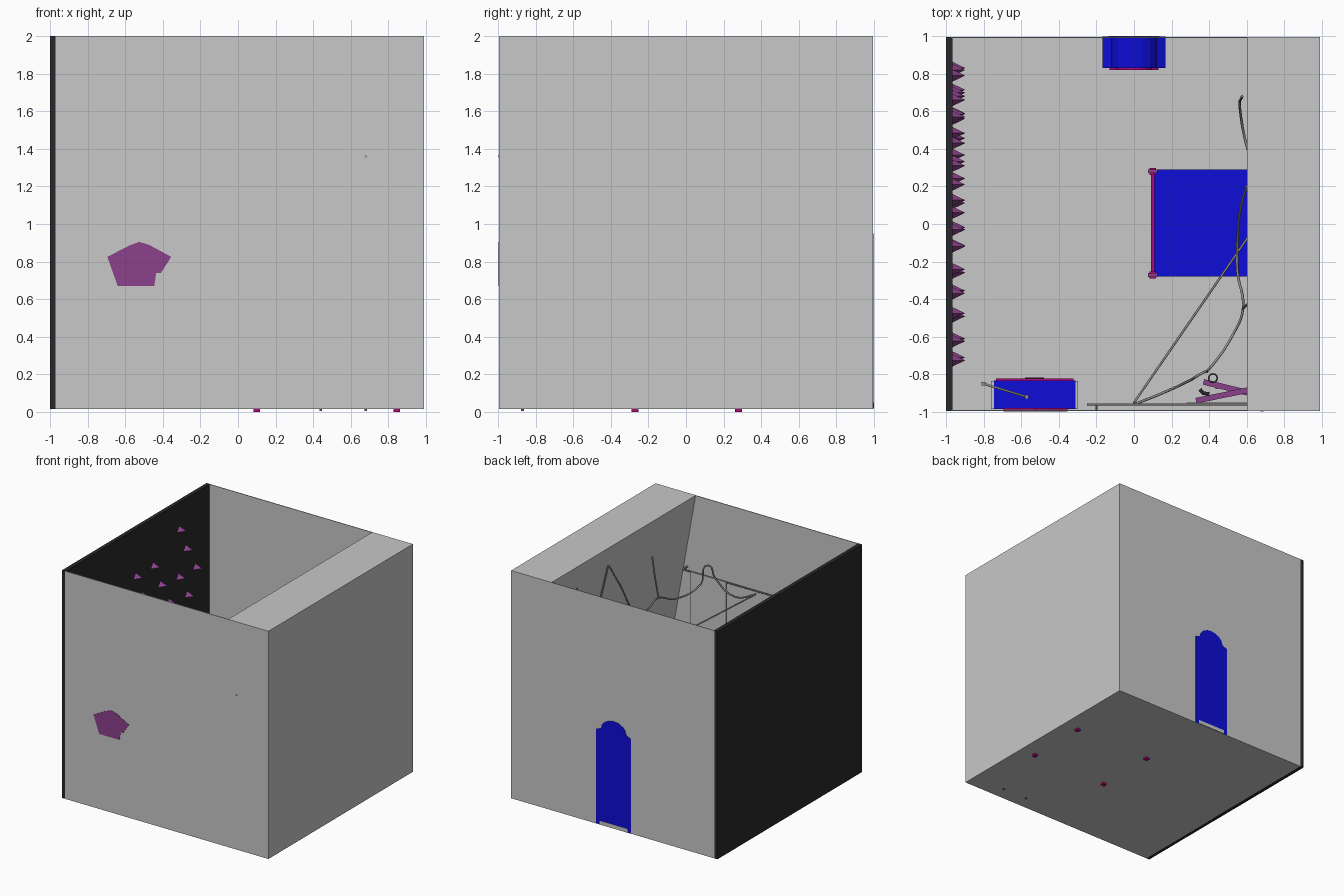
import bpy, bmesh, random
from math import pi, sin, cos
from mathutils import Vector

if "Cube" in bpy.data.objects:
    bpy.data.objects.remove(bpy.data.objects["Cube"], do_unlink=True)
random.seed(4)


def material(name, r, g, b):
    m = bpy.data.materials.new(name)
    m.use_nodes = True
    m.diffuse_color = (r, g, b, 1)
    m.node_tree.nodes["Principled BSDF"].inputs["Base Color"].default_value = (r, g, b, 1)
    return m


GRAY = material("plaster gray", .58, .58, .58)
BLACK = material("charcoal", .022, .022, .024)
BLUE = material("strong blue", .004, .004, .68)
PURPLE = material("purple", .26, .055, .26)
MAGENTA = material("magenta", .45, .002, .2)
CABLE = material("cable gray", .3, .3, .3)


def finish(name, bm, mat):
    bmesh.ops.recalc_face_normals(bm, faces=bm.faces)
    mesh = bpy.data.meshes.new(name)
    bm.to_mesh(mesh)
    bm.free()
    mesh.materials.append(mat)
    ob = bpy.data.objects.new(name, mesh)
    bpy.context.collection.objects.link(ob)
    return ob


def box(name, x, y, z, mat):
    """Box from its ranges along x, y and z."""
    bm = bmesh.new()
    bmesh.ops.create_cube(bm, size=1)
    for v in bm.verts:
        v.co = [r[0] if c < 0 else r[1] for c, r in zip(v.co, (x, y, z))]
    return finish(name, bm, mat)


def prism(name, outline, y, mat):
    """Outline in x and z, extruded along y."""
    bm = bmesh.new()
    f = bm.faces.new([bm.verts.new((px, y[0], pz)) for px, pz in outline])
    new = bmesh.ops.extrude_face_region(bm, geom=[f])["geom"]
    moved = [g for g in new if isinstance(g, bmesh.types.BMVert)]
    bmesh.ops.translate(bm, verts=moved, vec=(0, y[1] - y[0], 0))
    return finish(name, bm, mat)


def tube(name, pts, radius, mat, smooth=False):
    cu = bpy.data.curves.new(name, "CURVE")
    cu.dimensions = "3D"
    cu.bevel_depth, cu.bevel_resolution, cu.use_fill_caps = radius, 1, True
    cu.resolution_u = 6
    if smooth:
        sp = cu.splines.new("BEZIER")
        sp.bezier_points.add(len(pts) - 1)
        for p, co in zip(sp.bezier_points, pts):
            p.co = co
            p.handle_left_type = p.handle_right_type = "AUTO"
    else:
        sp = cu.splines.new("POLY")
        sp.points.add(len(pts) - 1)
        for p, co in zip(sp.points, pts):
            p.co = (*co, 1)
    cu.materials.append(mat)
    ob = bpy.data.objects.new(name, cu)
    bpy.context.collection.objects.link(ob)


def plank(name, a, b, width, mat):
    """Square bar between two points."""
    a, b = Vector(a), Vector(b)
    ob = box(name, (-width / 2, width / 2), (-width / 2, width / 2), (0, (b - a).length), mat)
    ob.location = a
    ob.rotation_euler = (b - a).to_track_quat("Z", "Y").to_euler()


# Room shell: floor, thin walls and the boxed-in sloping wall
box("floor", (-.97, .99), (-.995, .995), (.015, .021), GRAY)
box("front_wall", (-.97, .99), (-.995, -.989), (.015, 2), GRAY)
box("back_wall", (-.97, .99), (.989, .995), (.015, 2), GRAY)
prism("sloping_wall", [(.6, 2), (.99, 2), (.99, .015), (.955, .015)], (-.995, .995), GRAY)
box("spiked_wall", (-1, -.966), (-.995, .995), (.015, 2), BLACK)

# Three-sided spikes scattered over the dark wall
spots = [(.57, 1.77), (.66, 1.57), (.79, 1.36), (.56, 1.36), (.21, 1.59), (-.03, 1.59),
         (.31, 1.39), (.68, 1.16), (.06, 1.39), (.43, 1.19)]
for row in range(4):
    for col in range(7):
        spots.append((.83 - col * .24 - (row % 2) * .12 + random.uniform(-.02, .02),
                      .95 - row * .2 + random.uniform(-.03, .03)))
for y, z in spots:
    bm = bmesh.new()
    base = [bm.verts.new((-.967, y + dy, z + dz)) for dy, dz in ((-.033, -.02), (.033, -.02), (0, .03))]
    tip = bm.verts.new((-.898, y, z))
    bm.faces.new(base)
    for i in range(3):
        bm.faces.new((base[i], base[(i + 1) % 3], tip))
    finish("wall_spike", bm, PURPLE)

# Arched doorway with an inner panel and a threshold


def arch(half, shoulder, rise, foot):
    top = [(half * .72 * cos(a * pi / 8), shoulder + .02 + rise * sin(a * pi / 8)) for a in range(9)]
    return [(-half, foot), (half, foot), (half, shoulder)] + top + [(-half, shoulder)]


prism("door_block", arch(.168, .84, .09, .017), (.83, .998), BLUE)
prism("door_panel", arch(.13, .78, .08, .05), (.82, .83), MAGENTA)
box("door_threshold", (-.135, .135), (.998, 1), (.017, .05), GRAY)

# Bed with four posts, headboard and footboard
box("mattress", (.11, .84), (-.28, .29), (.16, .3), BLUE)
for x in (.1, .845):
    for y in (-.272, .28):
        box("bed_post", (x - .018, x + .018), (y - .018, y + .018), (0, .4), MAGENTA)
        box("post_cap", (x - .026, x + .026), (y - .01, y + .01), (.4, .42), PURPLE)
    box("bed_end_board", (x - .009, x + .009), (-.272, .28), (.14, .36), MAGENTA)

# Dresser with end boards, drawer fronts and handles
box("dresser_body", (-.745, -.312), (-.985, -.832), (.05, .5), BLUE)
for x in (-.753, -.305):
    box("dresser_end", (x - .007, x + .007), (-.985, -.836), (.021, .5), GRAY)
for i in range(3):
    box("drawer_front", (-.735, -.322), (-.832, -.822), (.07 + i * .14, .19 + i * .14), MAGENTA)
    box("drawer_handle", (-.58, -.48), (-.822, -.816), (.12 + i * .14, .135 + i * .14), BLACK)

# Lamp arm on the dresser
tube("lamp_arm", [(-.57, -.92, .5), (-.57, -.92, .6), (-.8, -.85, .68)], .006, GRAY)
for co in ((-.57, -.92, .6), (-.8, -.85, .68)):
    box("lamp_joint", (co[0] - .01, co[0] + .01), (co[1] - .01, co[1] + .01),
        (co[2] - .01, co[2] + .01), CABLE)

# Five-sided mirror set through the front wall
mirror = [(-.64, .67), (-.445, .67), (-.435, .74), (-.41, .74), (-.355, .825),
          (-.47, .888), (-.525, .905), (-.58, .885), (-.695, .825)]
prism("mirror_back", mirror, (-.998, -.987), PURPLE)
prism("mirror_frame", mirror, (-.987, -.979), MAGENTA)

# Hanging board on a rail beside the sloping wall
box("wall_board", (.28, .62), (-.956, -.95), (.8, 1.345), GRAY)
tube("board_rail", [(-.25, -.96, 1.34), (.7, -.96, 1.34)], .006, CABLE)
tube("rail_bracket", [(.68, -.998, 1.36), (.68, -.95, 1.36)], .008, CABLE)
tube("rail_end", [(-.2, -.99, 1.34), (-.2, -.96, 1.34)], .005, CABLE)

# Cables draped from the slope and the front wall
tube("draped_cable", [(0, -.96, 1.31), (.15, -.9, 1.27), (.3, -.83, 1.42), (.35, -.8, 1.53),
                      (.4, -.77, 1.36), (.52, -.6, 1.27), (.58, -.45, 1.32), (.55, -.25, 1.3),
                      (.55, -.12, 1.32), (.57, .1, 1.65), (.6, .2, 1.84)], .007, CABLE, True)
tube("cable_riser", [(.58, -.45, 1.32), (.6, -.43, 1.5), (.62, -.42, 1.68)], .007, CABLE, True)
tube("end_cable", [(.61, .2, 1.84), (.65, .29, 1.45), (.61, .38, 1.38), (.565, .6, 1.5),
                   (.575, .68, 1.84)], .007, CABLE, True)
tube("straight_cable", [(0, -.95, 1.31), (.8, .21, .78)], .006, CABLE)

# Crossed stand with legs and a ring
plank("stand_bar", (.33, -.94, .36), (.82, -.84, .36), .03, PURPLE)
plank("stand_bar", (.37, -.84, .33), (.82, -.95, .33), .03, PURPLE)
for x in (.44, .68):
    plank("stand_leg", (x, -.87, .006), (x, -.87, .35), .014, PURPLE)
tube("stand_grip", [(.35, -.88, .37), (.37, -.9, .37), (.4, -.905, .37)], .01, BLACK)
bpy.ops.mesh.primitive_cylinder_add(vertices=12, radius=.027, depth=.05, location=(.42, -.82, .37),
                                    end_fill_type="NOTHING")
ring = bpy.context.object
ring.name = "stand_ring"
ring.data.materials.append(BLACK)
ring.modifiers.new("thickness", "SOLIDIFY").thickness = .008
